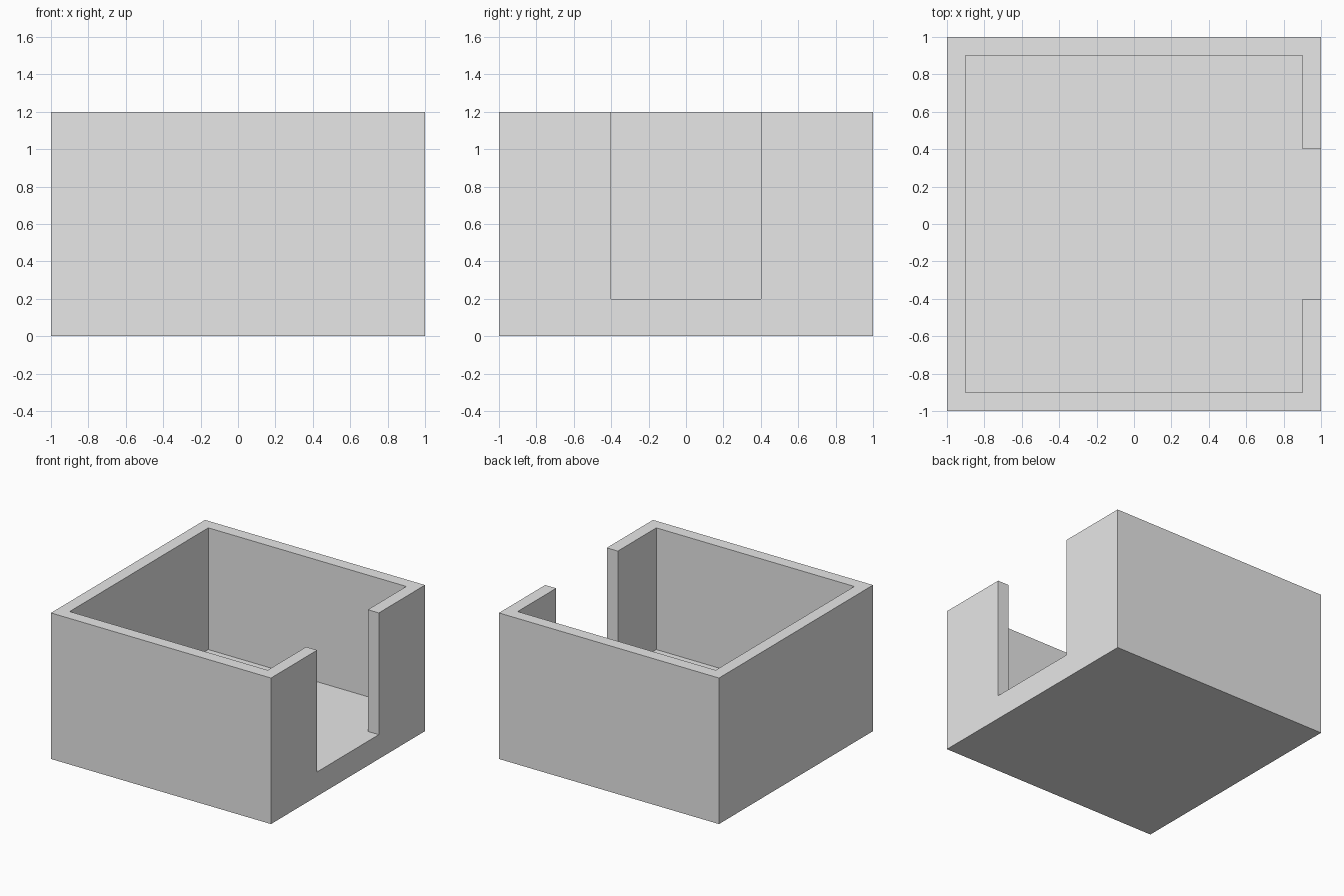
import bpy
import bmesh

if "Cube" in bpy.data.objects:
    bpy.data.objects.remove(bpy.data.objects["Cube"], do_unlink=True)

HALF, WALL, FLOOR, HEIGHT, DOOR = 1.0, 0.1, 0.2, 1.2, 0.4
INNER = HALF - WALL

grey = bpy.data.materials.new("light grey")
grey.use_nodes = True
colour = (0.8, 0.8, 0.8, 1)
grey.diffuse_color = colour
grey.node_tree.nodes["Principled BSDF"].inputs["Base Color"].default_value = colour


def prism(name, outline, bottom, top):
    """Extrude a plan outline upwards into a closed solid."""
    bm = bmesh.new()
    base = bm.faces.new([bm.verts.new((x, y, bottom)) for x, y in outline])
    up = bmesh.ops.extrude_face_region(bm, geom=[base], use_keep_orig=True)["geom"]
    for v in up:
        if isinstance(v, bmesh.types.BMVert):
            v.co.z = top
    bmesh.ops.recalc_face_normals(bm, faces=bm.faces)
    mesh = bpy.data.meshes.new(name)
    bm.to_mesh(mesh)
    bm.free()
    mesh.materials.append(grey)
    obj = bpy.data.objects.new(name, mesh)
    bpy.context.collection.objects.link(obj)
    return obj


# Outer block
box = prism("open_box", [(-HALF, -HALF), (HALF, -HALF), (HALF, HALF), (-HALF, HALF)], 0, HEIGHT)

# Room and doorway as one cutter, so that the sill is flush with the floor
past = HALF + WALL
room = prism("room_cutter",
             [(-INNER, -INNER), (INNER, -INNER), (INNER, -DOOR), (past, -DOOR),
              (past, DOOR), (INNER, DOOR), (INNER, INNER), (-INNER, INNER)],
             FLOOR, HEIGHT + WALL)
room.hide_render = True

cut = box.modifiers.new("hollow", "BOOLEAN")
cut.operation = "DIFFERENCE"
cut.solver = "EXACT"
cut.object = room

# Apply the cut and discard the cutter
bpy.context.view_layer.objects.active = box
box.select_set(True)
bpy.ops.object.modifier_apply(modifier=cut.name)
bpy.data.objects.remove(room, do_unlink=True)
